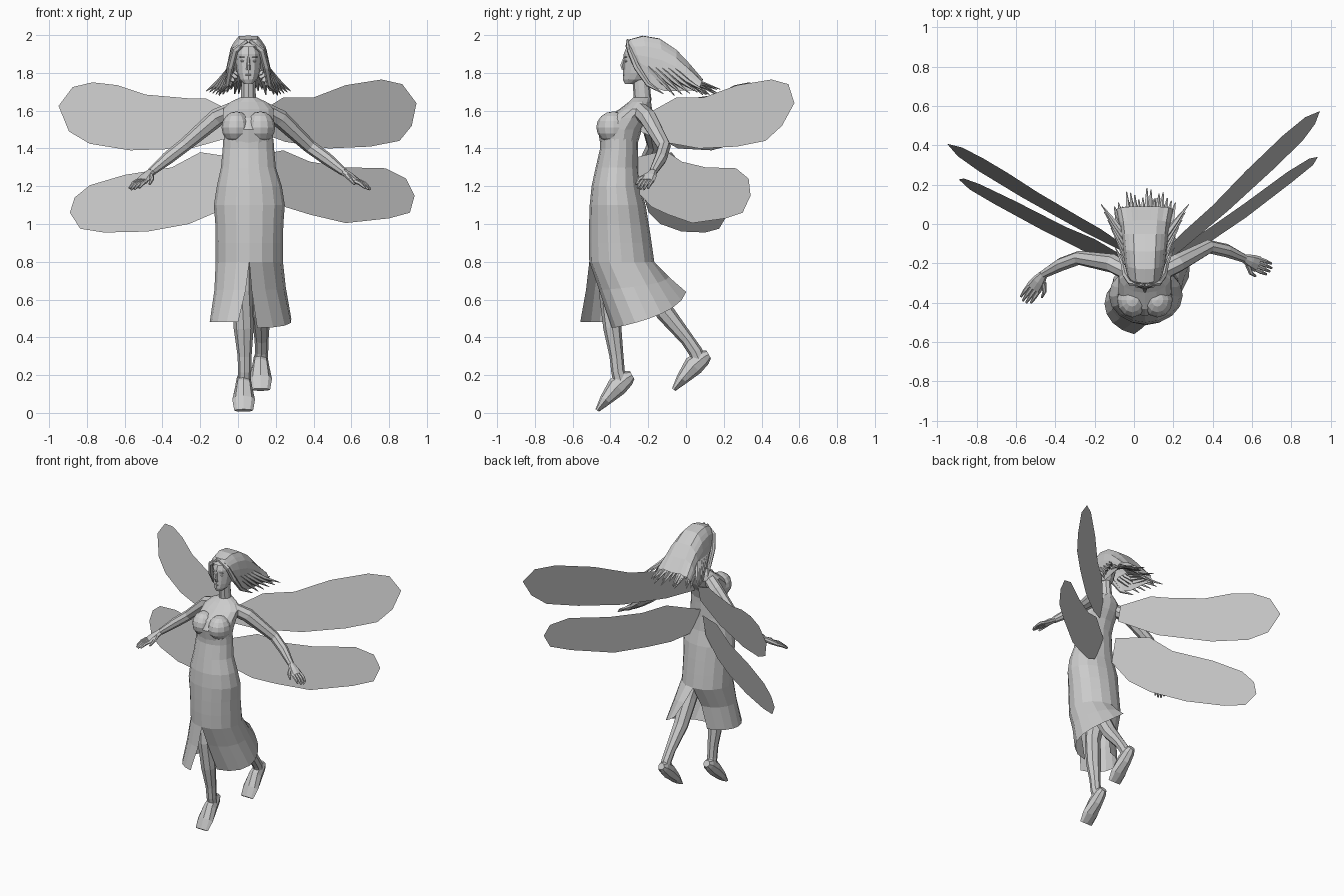
import bpy, bmesh, random
from math import sin, cos, pi, radians
from mathutils import Vector

random.seed(4)
if "Cube" in bpy.data.objects:
    bpy.data.objects.remove(bpy.data.objects["Cube"])

grey = bpy.data.materials.new("plain grey")
grey.use_nodes = True
grey.diffuse_color = (0.6, 0.6, 0.6, 1)
grey.node_tree.nodes["Principled BSDF"].inputs["Base Color"].default_value = (0.6, 0.6, 0.6, 1)

MID = 0.055  # the figure stands slightly to its left


def finish(name, bm):
    bmesh.ops.recalc_face_normals(bm, faces=bm.faces)
    mesh = bpy.data.meshes.new(name)
    bm.to_mesh(mesh)
    bm.free()
    mesh.materials.append(grey)
    obj = bpy.data.objects.new(name, mesh)
    bpy.context.collection.objects.link(obj)
    return obj


def loft(name, rows, closed=True, caps=True):
    """Skin a list of equally long point rows."""
    bm = bmesh.new()
    rings = [[bm.verts.new(p) for p in row] for row in rows]
    n = len(rings[0])
    for a, b in zip(rings, rings[1:]):
        for i in range(n if closed else n - 1):
            j = (i + 1) % n
            bm.faces.new((a[i], a[j], b[j], b[i]))
    if closed and caps:
        bm.faces.new(rings[0])
        bm.faces.new(rings[-1])
    return finish(name, bm)


def arc(z, cx, cy, rx, ry, start=0.0, end=2 * pi, n=14, lift=0.0, pinch=0.0):
    """Horizontal arc from front to back; lift raises and pinch narrows the far end."""
    out = []
    for i in range(n):
        t = i / (n - 1)
        a = start + (end - start) * t
        out.append((cx + rx * sin(a) * (1 - pinch * t), cy - ry * cos(a), z + lift * t * t))
    return out


def stack(name, rings, n=14, caps=True):
    """Upright body from rings of height, centre and radii."""
    return loft(name, [arc(*r, n=n + 1)[:-1] for r in rings], True, caps)


def tube(name, path, n=8):
    """Limb along a path of x, y, z, side radius, depth radius."""
    pts = [Vector(p[:3]) for p in path]
    rows = []
    for i, p in enumerate(pts):
        tan = (pts[min(i + 1, len(pts) - 1)] - pts[max(i - 1, 0)]).normalized()
        side = tan.cross(Vector((0, 1, 0))).normalized()
        deep = tan.cross(side)
        ra, rb = path[i][3:]
        rows.append([p + side * ra * cos(2 * pi * k / n) + deep * rb * sin(2 * pi * k / n)
                     for k in range(n)])
    return loft(name, rows)


def ball(name, loc, size, u=10, v=7):
    bm = bmesh.new()
    bmesh.ops.create_uvsphere(bm, u_segments=u, v_segments=v, radius=1)
    for vert in bm.verts:
        vert.co = Vector(loc) + Vector([c * s for c, s in zip(vert.co, size)])
    return finish(name, bm)


# Torso, neck and closed upper dress
stack("neck", [(1.6, MID, -.24, .06, .055), (1.66, MID, -.23, .042, .046),
               (1.78, MID, -.24, .038, .045)], 10)
stack("torso", [(1.67, MID, -.23, .045, .048), (1.645, MID, -.245, .1, .06),
                (1.61, MID, -.265, .135, .085), (1.56, MID, -.315, .138, .118),
                (1.5, MID, -.35, .137, .117), (1.43, MID, -.355, .13, .1)])
stack("dress_body", [(1.45, MID, -.355, .133, .1), (1.4, MID, -.355, .136, .1),
                     (1.3, MID, -.365, .145, .113), (1.2, .06, -.37, .172, .13),
                     (1.1, .06, -.362, .188, .148), (1, .06, -.355, .18, .158),
                     (.9, .06, -.348, .178, .166), (.8, .06, -.34, .178, .172)], 16, False)

# Skirt panels, split at front and back; the left one sweeps behind the trailing leg
loft("skirt_left", [arc(.8, .06, -.34, .178, .172, 0, pi, 9),
                    arc(.65, .06, -.275, .205, .185, .06, pi - .08, 9, .07, .12),
                    arc(.45, .06, -.195, .278, .2, .15, pi - .2, 9, .19, .4)], False)
loft("skirt_right", [arc(.8, .06, -.34, .178, .172, 0, -pi, 9),
                     arc(.65, .055, -.38, .18, .15, -.08, .12 - pi, 9),
                     arc(.48, .05, -.405, .2, .16, -.25, .25 - pi, 9)], False)

# Bodice cups
for side, s in (("left", 1), ("right", -1)):
    ball(side + "_cup", (MID + s * .064, -.385, 1.512), (.078, .09, .084), 12, 8)

# Legs and feet
tube("right_leg", [(0, -.36, .95, .08, .08), (.02, -.41, .64, .055, .052),
                   (.03, -.39, .45, .053, .048), (.035, -.368, .3, .037, .037),
                   (.035, -.36, .22, .035, .036), (.033, -.345, .17, .034, .04)])
tube("left_leg", [(.11, -.34, .95, .08, .08), (.12, -.21, .7, .057, .056),
                  (.12, -.11, .53, .052, .05), (.125, .005, .39, .037, .036),
                  (.125, .05, .325, .035, .037), (.122, .07, .28, .034, .04)])
for side, dx, dy, dz in (("right", .03, 0, 0), ("left", .12, .405, .11)):
    tube(side + "_foot", [(dx, dy - .285, dz + .2, .025, .024),
                          (dx, dy - .312, dz + .185, .037, .044),
                          (dx, dy - .365, dz + .14, .045, .054),
                          (dx, dy - .425, dz + .07, .06, .033),
                          (dx, dy - .47, dz + .013, .05, .011)])

# Arms, then hands with four fingers and a thumb
arms = {
    "right": [(-.03, -.245, 1.6), (-.11, -.2, 1.565), (-.28, -.172, 1.42),
              (-.37, -.205, 1.35), (-.46, -.255, 1.275), (-.56, -.4, 1.18)],
    "left": [(.14, -.245, 1.6), (.22, -.2, 1.56), (.38, -.115, 1.41),
             (.47, -.135, 1.345), (.56, -.175, 1.275), (.7, -.235, 1.18)],
}
thick = (.045, .048, .036, .034, .022)
for side, path in arms.items():
    tube(side + "_arm", [p + (r, r) for p, r in zip(path, thick)])
    wrist, tip = Vector(path[4]), Vector(path[5])
    aim = tip - wrist
    spread = aim.cross(Vector((0, 0, 1))).normalized()
    if spread.y > 0:
        spread.negate()
    knuckle = wrist + aim * .5
    rows = []
    for c, w, h in ((wrist, .022, .019), (wrist + aim * .25, .036, .02), (knuckle, .042, .014)):
        up = aim.cross(spread).normalized()
        rows.append([c + spread * w * cos(k * pi / 4) + up * h * sin(k * pi / 4) for k in range(8)])
    loft(side + "_palm", rows)
    for k in range(4):
        off = spread * (k - 1.5)
        reach = 1 - .07 * abs(k - 1.4)
        end = wrist + aim * reach + off * .02
        mid = (knuckle + off * .02 + end) / 2 + Vector((0, 0, .006))
        tube(f"{side}_finger_{k + 1}", [(*(knuckle + off * .019), .012, .011),
                                        (*mid, .011, .01), (*end, .006, .006)], 6)
    base = wrist + aim * .2 + spread * .025
    tube(side + "_thumb", [(*base, .014, .013), (*(base + aim * .2 + spread * .03), .011, .011),
                           (*(base + aim * .38 + spread * .035 - Vector((0, 0, .01))), .006, .006)], 6)

# Head and face
stack("head", [(1.742, MID, -.3, .022, .024), (1.765, MID, -.272, .046, .062),
               (1.8, MID, -.255, .06, .078), (1.85, MID, -.245, .067, .086),
               (1.9, MID, -.24, .07, .09), (1.95, MID, -.23, .06, .08),
               (1.98, MID, -.22, .03, .045)], 12)
tube("nose", [(MID, -.325, 1.885, .006, .006), (MID, -.337, 1.84, .01, .012),
              (MID, -.333, 1.817, .012, .008)], 6)
ball("lips", (MID, -.325, 1.79), (.018, .01, .008), 8, 5)
for side, s in (("left", 1), ("right", -1)):
    ball(side + "_eye", (MID + s * .028, -.316, 1.862), (.014, .008, .007), 8, 5)
    ball(side + "_brow", (MID + s * .03, -.318, 1.884), (.02, .008, .004), 8, 4)


# Swept hair: arches from the hairline back, with a parting groove
def hair_arch(y, z, width, drop, lean, n=15):
    out = []
    for i in range(n):
        t = 2 * i / (n - 1) - 1
        ridge = .007 * (i % 2) - (.008 if abs(t) < .05 else 0)
        out.append((MID + width * sin(t * radians(100)), y + lean * t * t,
                    z - drop * abs(t) ** 2.6 + ridge - .002))
    return out


loft("hair", [hair_arch(-.325, 1.94, .078, .12, .07), hair_arch(-.3, 1.98, .094, .2, .08),
              hair_arch(-.23, 2, .106, .27, .05), hair_arch(-.14, 1.985, .114, .28, .03),
              hair_arch(-.05, 1.925, .122, .22, 0), hair_arch(.02, 1.85, .13, .14, -.02),
              hair_arch(.09, 1.765, .145, .06, -.02)], False)

# Loose strands trailing behind, and wisps over the shoulders
for k in range(16):
    t = 2 * k / 15 - 1
    x = MID + .135 * t
    tail = random.uniform(.12, .2) - .05 * abs(t)
    low = random.uniform(1.68, 1.72)
    tube(f"strand_{k + 1}", [(MID + .1 * t, -.06, 1.83 - .08 * t * t, .022, .014),
                             (x, .03, 1.77 - .03 * t * t, .02, .01),
                             (x + .02 * t, tail, low, .003, .002)], 5)
for side, s in (("left", 1), ("right", -1)):
    tube(side + "_front_lock", [(MID + s * .008, -.31, 1.97, .012, .01),
                                (MID + s * .07, -.3, 1.92, .018, .014),
                                (MID + s * .095, -.26, 1.83, .018, .018),
                                (MID + s * .11, -.2, 1.74, .014, .014),
                                (MID + s * .15, -.12, 1.69, .002, .002)], 6)
    for k in range(5):
        tube(f"{side}_wisp_{k + 1}", [(MID + s * .09, -.2 + .03 * k, 1.83, .018, .016),
                                      (MID + s * (.115 + .01 * k), -.13 + .035 * k, 1.755, .016, .012),
                                      (MID + s * (.155 + .017 * k), -.06 + .04 * k,
                                       1.68 + .006 * k, .002, .002)], 5)

# Wings: thin flat sheets, leaning back towards the top edge
left_upper = [(.08, 1.57), (.24, 1.67), (.4, 1.67), (.57, 1.735), (.76, 1.765), (.87, 1.74),
              (.945, 1.64), (.92, 1.52), (.855, 1.44), (.7, 1.41), (.48, 1.4), (.25, 1.435), (.1, 1.49)]
right_upper = [(0, 1.58), (.17, 1.665), (.26, 1.665), (.49, 1.685), (.64, 1.735), (.77, 1.75),
               (.875, 1.725), (.95, 1.625), (.895, 1.49), (.785, 1.425), (.57, 1.39), (.25, 1.4), (0, 1.47)]
left_lower = [(.03, 1.35), (.24, 1.39), (.38, 1.33), (.56, 1.3), (.78, 1.295), (.89, 1.24),
              (.935, 1.15), (.91, 1.06), (.8, 1.03), (.57, 1.005), (.38, 1.05), (.25, 1.09), (.1, 1.18)]
right_lower = [(0, 1.35), (.2, 1.38), (.35, 1.3), (.6, 1.26), (.785, 1.205), (.865, 1.14),
               (.89, 1.06), (.835, .975), (.71, .955), (.48, .96), (.26, 1), (.12, 1.06), (0, 1.18)]


def wing(name, outline, flip, root, slope, level, lean):
    bm = bmesh.new()
    bm.faces.new([bm.verts.new((x * flip, root + slope * x + lean * (z - level), z))
                  for x, z in outline])
    finish(name, bm)


wing("left_upper_wing", left_upper, 1, -.291, .9, 1.6, .36)
wing("right_upper_wing", right_upper, -1, -.137, .567, 1.6, .24)
wing("left_lower_wing", left_lower, 1, -.345, .74, 1.17, .26)
wing("right_lower_wing", right_lower, -1, -.254, .55, 1.1, .24)
